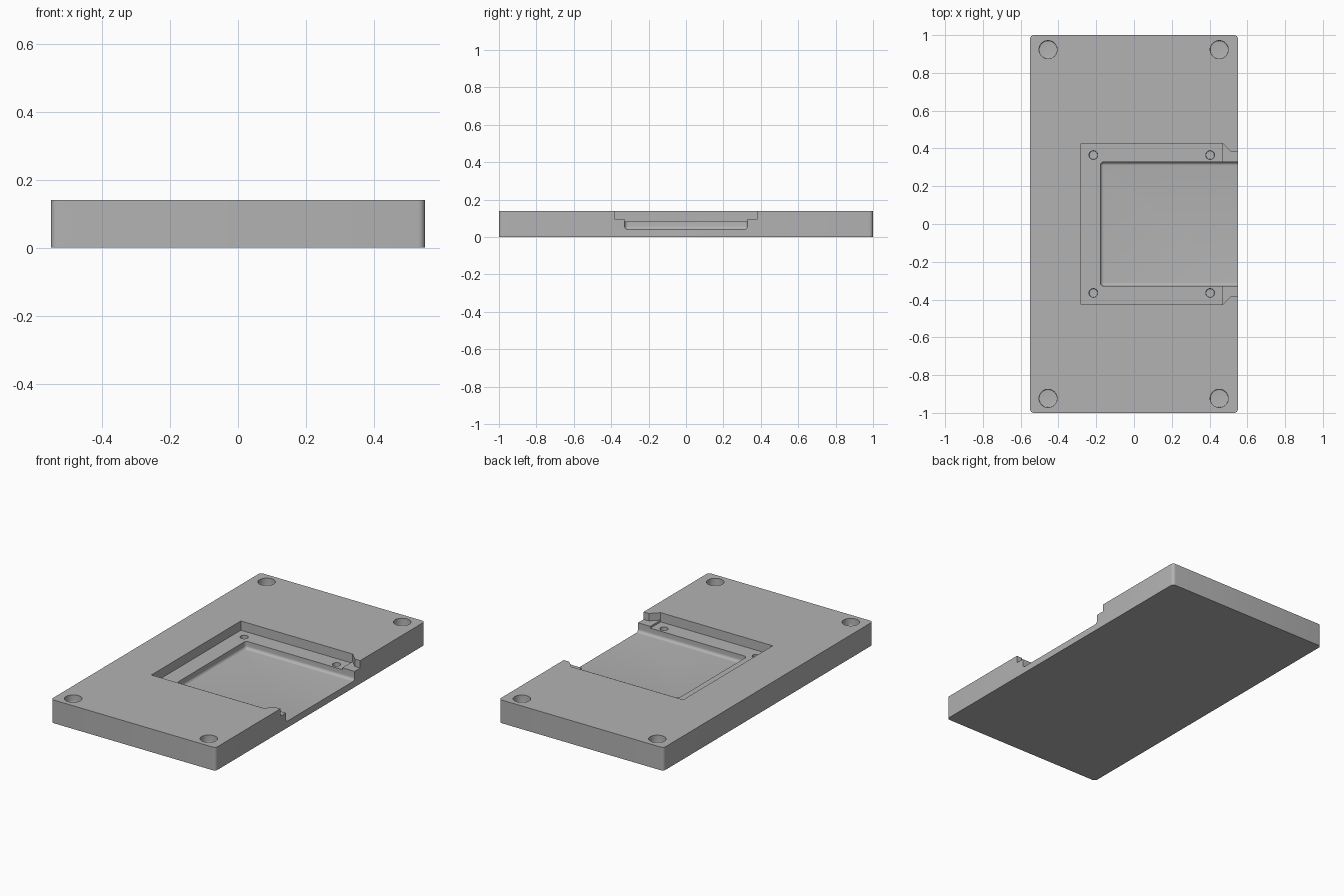
import bpy, bmesh
from math import radians, cos, sin, tau

if "Cube" in bpy.data.objects:
    bpy.data.objects.remove(bpy.data.objects["Cube"])

grey = bpy.data.materials.new("plain grey")
grey.use_nodes = True
GREY = (0.45, 0.45, 0.45, 1)
grey.diffuse_color = GREY
grey.node_tree.nodes["Principled BSDF"].inputs["Base Color"].default_value = GREY

TOP = 0.14
OVER = 0.2      # cutters reach above the top face
OUT = 0.6       # and past the open side


def prism(name, outline, z0, z1, corner=0, fillet=0):
    """Extrude an outline; round its upright corners, then its bottom rim."""
    bm = bmesh.new()
    base = bm.faces.new([bm.verts.new((x, y, z0)) for x, y in outline])
    side = bmesh.ops.extrude_face_region(bm, geom=[base])["geom"]
    for v in side:
        if isinstance(v, bmesh.types.BMVert):
            v.co.z = z1
    bmesh.ops.recalc_face_normals(bm, faces=bm.faces)

    def bevel(edges, size):
        bmesh.ops.bevel(bm, geom=edges, offset=size, segments=6,
                        profile=0.5, affect='EDGES', clamp_overlap=True)
    if corner:
        bevel([e for e in bm.edges
               if abs(e.verts[0].co.z - e.verts[1].co.z) > 0.01], corner)
    if fillet:
        bevel([e for e in bm.edges
               if all(abs(v.co.z - z0) < 1e-5 for v in e.verts)], fillet)
    mesh = bpy.data.meshes.new(name)
    bm.to_mesh(mesh)
    bm.free()
    mesh.materials.append(grey)
    obj = bpy.data.objects.new(name, mesh)
    bpy.context.collection.objects.link(obj)
    return obj


def box(x0, x1, y):
    return [(x0, -y), (x1, -y), (x1, y), (x0, y)]


def circle(x, y, r, n=40):
    return [(x + r * cos(tau * i / n), y + r * sin(tau * i / n)) for i in range(n)]


plate = prism("base_plate", box(-0.55, 0.55, 1), 0, TOP, corner=0.02)

# Stepped recess that opens through the right-hand side
mouth = [(0.4, -0.427), (0.468, -0.427), (0.514, -0.381), (OUT, -0.381)]
mouth += [(x, -y) for x, y in reversed(mouth)]
cutters = [
    prism("ledge_cutter", box(-0.28, 0.468, 0.427), 0.084, OVER),
    prism("mouth_cutter", mouth, 0.095, OVER),
    prism("pocket_cutter", box(-0.178, OUT, 0.328), 0.04, OVER, 0.018, 0.018),
]

# Blind holes: large ones at the plate corners, small ones on the ledge
for sy in (-1, 1):
    for x in (-0.455, 0.451):
        cutters.append(prism("corner_hole_cutter", circle(x, sy * 0.923, 0.048),
                             0.095, OVER, fillet=0.006))
    for x in (-0.215, 0.403):
        cutters.append(prism("ledge_hole_cutter", circle(x, sy * 0.365, 0.023),
                             0.055, OVER, fillet=0.004))

for cutter in cutters:
    mod = plate.modifiers.new(cutter.name, 'BOOLEAN')
    mod.operation = 'DIFFERENCE'
    mod.solver = 'EXACT'
    mod.object = cutter

# Bake the cuts, then drop the helpers
bpy.context.view_layer.update()
cut = bpy.data.meshes.new_from_object(
    plate.evaluated_get(bpy.context.evaluated_depsgraph_get()))
plate.modifiers.clear()
plate.data = cut
for cutter in cutters:
    bpy.data.objects.remove(cutter)

bpy.ops.object.select_all(action='DESELECT')
plate.select_set(True)
bpy.context.view_layer.objects.active = plate
bpy.ops.object.shade_smooth_by_angle(angle=radians(30))
